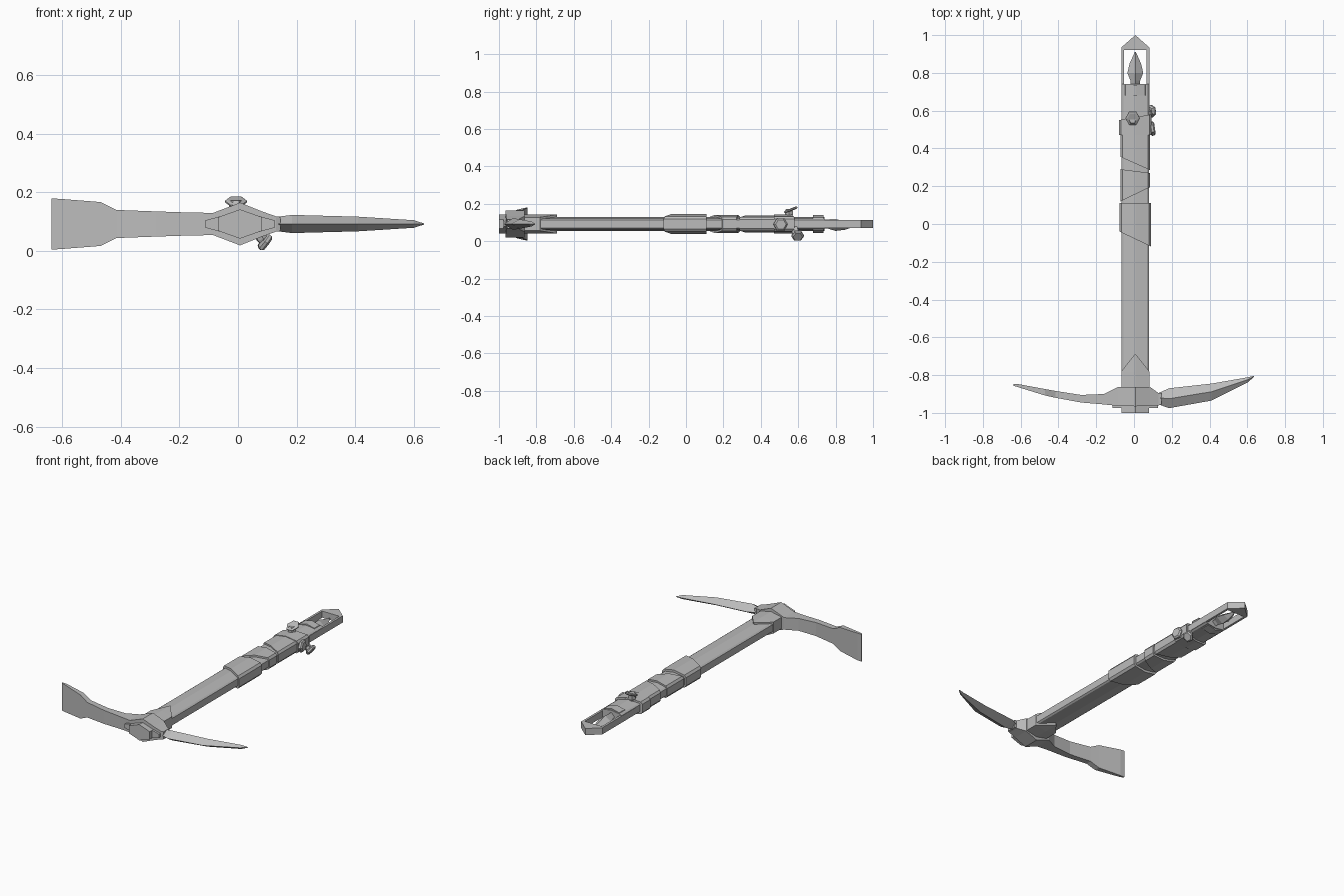
import bpy, bmesh, math
from mathutils import Vector

cube = bpy.data.objects.get("Cube")
if cube:
    bpy.data.objects.remove(cube)

grey = bpy.data.materials.new("plain_grey")
grey.use_nodes = True
colour = (0.5, 0.5, 0.5, 1)
grey.diffuse_color = colour
grey.node_tree.nodes["Principled BSDF"].inputs["Base Color"].default_value = colour

CX, CZ = 0.007, 0.092  # axis of the handle


def loft(name, rings):
    """Skin a list of equal-length rings and close both ends."""
    bm = bmesh.new()
    rows = [[bm.verts.new(p) for p in ring] for ring in rings]
    n = len(rows[0])
    for a, b in zip(rows, rows[1:]):
        for i in range(n):
            j = (i + 1) % n
            bm.faces.new((a[i], a[j], b[j], b[i]))
    bm.faces.new(rows[0])
    bm.faces.new(rows[-1])
    bmesh.ops.recalc_face_normals(bm, faces=bm.faces)
    mesh = bpy.data.meshes.new(name)
    bm.to_mesh(mesh)
    bm.free()
    mesh.materials.append(grey)
    obj = bpy.data.objects.new(name, mesh)
    bpy.context.collection.objects.link(obj)
    return obj


def section(y_left, y_right, w, side, edge, top):
    """Ridged handle section; its ends may slant from left to right."""
    half = [(w, -side), (w, side), (w * 0.87, edge), (0, top), (-w * 0.87, edge)]
    pts = half + [(-x, -z) for x, z in half]
    # drop duplicates made by the point symmetry
    pts = list(dict.fromkeys(pts))
    pts.sort(key=lambda p: math.atan2(p[1], p[0]))
    return [(CX + x, (y_left + y_right) / 2 + (y_right - y_left) * x / (2 * w), CZ + z)
            for x, z in pts]


def sleeve(name, start, end, w, side, edge, top):
    return loft(name, [section(*start, w, side, edge, top),
                       section(*end, w, side, edge, top)])


def stud(name, centre, normal, radius, depth, stretch=1.0):
    """Six-sided flat stud facing along normal."""
    rot = Vector(normal).normalized().to_track_quat('Z', 'Y')
    rings = []
    for r, d in ((0.75, -1), (1, -0.3), (1, 0.5), (0.75, 1)):
        rings.append([Vector(centre) + rot @ Vector((
            r * radius * math.cos(k * math.pi / 3),
            r * radius * stretch * math.sin(k * math.pi / 3),
            d * depth / 2)) for k in range(6)])
    return loft(name, rings)


# Handle and its slanted wraps
sleeve("shaft", (-0.95, -0.95), (0.74, 0.74), 0.072, 0.022, 0.029, 0.038)
sleeve("long_wrap", (-0.04, -0.12), (0.11, 0.11), 0.084, 0.026, 0.04, 0.053)
sleeve("middle_wrap", (0.12, 0.195), (0.29, 0.27), 0.078, 0.024, 0.038, 0.049)
sleeve("upper_wrap", (0.355, 0.285), (0.55, 0.58), 0.078, 0.024, 0.037, 0.046)
sleeve("upper_band", (0.47, 0.47), (0.55, 0.58), 0.086, 0.026, 0.039, 0.05)
sleeve("end_collar", (0.68, 0.68), (0.735, 0.735), 0.06, 0.022, 0.034, 0.047)

# Pointed open frame at the end of the handle
outline = [(-0.074, 0.6, -0.06, 0.6), (-0.074, 0.935, -0.06, 0.92), (0, 1, 0, 0.92),
           (0.074, 0.935, 0.06, 0.92), (0.074, 0.6, 0.06, 0.6)]
loft("end_frame", [[(CX + a, b, CZ + 0.021), (CX + c, d, CZ + 0.021),
                    (CX + c, d, CZ - 0.021), (CX + a, b, CZ - 0.021)]
                   for a, b, c, d in outline])

# Leaf-shaped tongue inside the frame
loft("tongue", [[(CX + w, y, z), (CX, y, z + h), (CX - w, y, z), (CX, y, z - h)]
                for y, w, h, z in ((0.70, 0.02, 0.025, CZ), (0.76, 0.026, 0.025, CZ),
                                   (0.80, 0.042, 0.032, 0.087), (0.85, 0.03, 0.022, 0.083),
                                   (0.91, 0.003, 0.004, 0.085))])

# Studs and their tie
stud("top_stud", (-0.007, 0.56, 0.168), (0, -0.4, 1), 0.038, 0.014, 1.15)
stud("top_stud_stem", (-0.007, 0.55, 0.148), (0, 0, 1), 0.024, 0.05)
stud("side_stud", (0.096, 0.505, 0.09), (1, 0.15, 0), 0.038, 0.03)
stud("lower_stud", (0.092, 0.597, 0.03), (1, 0.1, -0.75), 0.034, 0.026)
stud("lower_stud_stem", (0.075, 0.585, 0.055), (0.5, 0.1, -0.9), 0.02, 0.06)

# Head with the flat blade on one side
head = [(-0.638, -0.856, -0.847, 0.087), (-0.61, -0.865, -0.848, 0.086),
        (-0.47, -0.908, -0.874, 0.075), (-0.415, -0.92, -0.884, 0.048),
        (-0.28, -0.945, -0.905, 0.043), (-0.16, -0.955, -0.9, 0.039),
        (-0.085, -0.963, -0.863, 0.038), (CX, -0.965, -0.863, 0.073),
        (0.085, -0.963, -0.863, 0.042), (0.13, -0.96, -0.895, 0.026),
        (0.145, -0.955, -0.895, 0.024)]
loft("head_and_blade", [[(x, f, CZ + h), (x, b, CZ + h), (x, b, CZ - h), (x, f, CZ - h)]
                        for x, f, b, h in head])

# Curved spike with a diamond section
spike = [(0.13, -0.955, -0.92, -0.895, 0.024), (0.185, -0.975, -0.925, -0.87, 0.031),
         (0.41, -0.935, -0.888, -0.845, 0.025), (0.6, -0.84, -0.825, -0.812, 0.013),
         (0.635, -0.81, -0.807, -0.804, 0.002)]
loft("spike", [[(x, f, CZ), (x, m, CZ + h), (x, b, CZ), (x, m, CZ - h)]
               for x, f, m, b, h in spike])

# Front plate and hexagonal cap
for name, y0, y1, w, side, top in (("front_plate", -0.975, -0.955, 0.12, 0.012, 0.045),
                                   ("front_cap", -1.0, -0.96, 0.073, 0.024, 0.05)):
    shape = [(w, -side), (w, side), (0, top), (-w, side), (-w, -side), (0, -top)]
    loft(name, [[(CX + x, y, CZ + z) for x, z in shape] for y in (y0, y1)])

# Pointed straps reaching from the head along the shaft, above and below
for name, s in (("upper_strap", 1), ("lower_strap", -1)):
    loft(name, [[(CX - w, y, CZ), (CX - w, y, CZ + s * e), (CX, y, CZ + s * 0.052),
                 (CX + w, y, CZ + s * e), (CX + w, y, CZ)]
                for y, w, e in ((-0.88, 0.074, 0.036), (-0.78, 0.074, 0.036),
                                (-0.69, 0.003, 0.05))])
